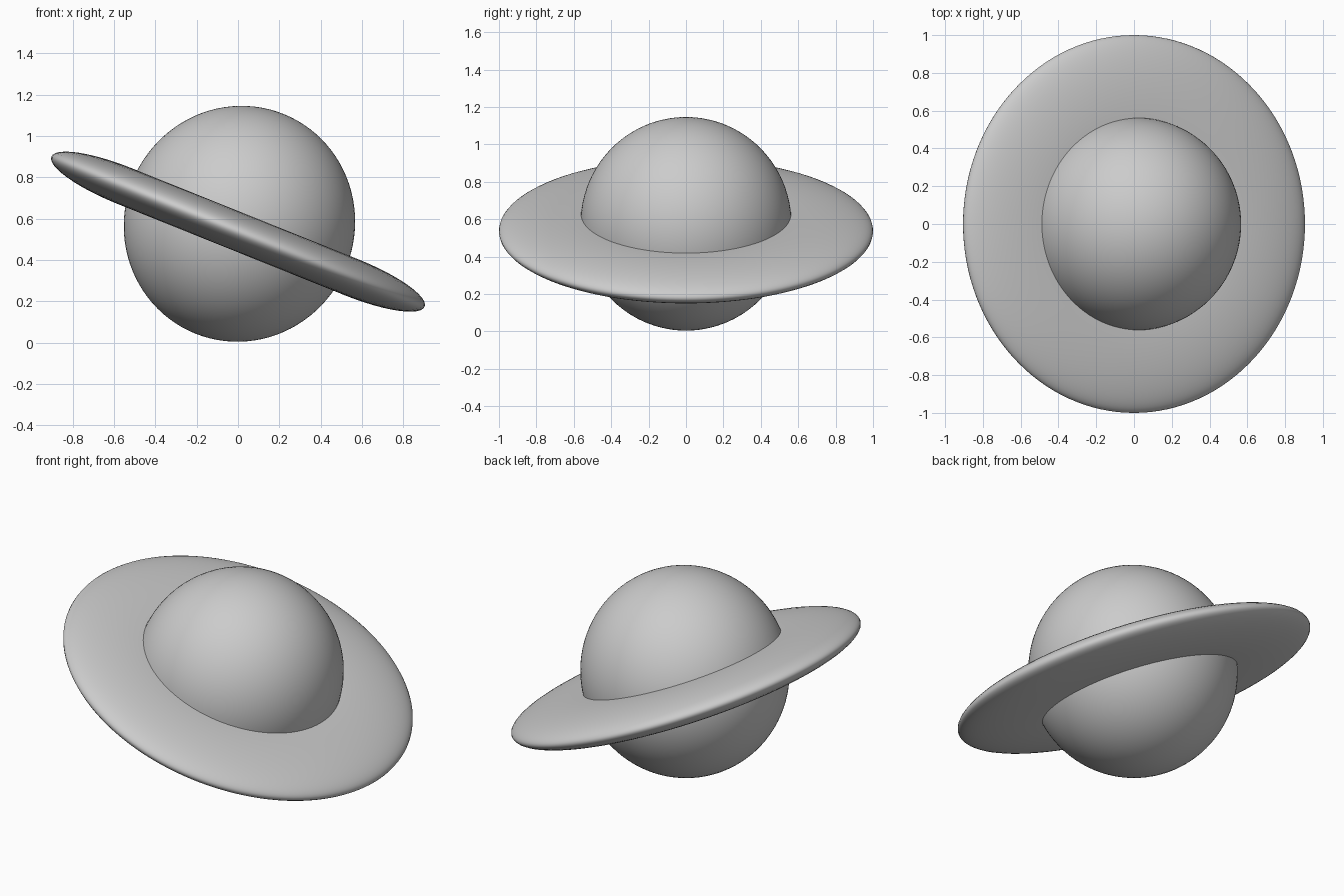
import bpy
import math

if "Cube" in bpy.data.objects:
    bpy.data.objects.remove(bpy.data.objects["Cube"])

TILT = math.radians(21.9)

# Planet: a very slightly stretched ball
bpy.ops.mesh.primitive_uv_sphere_add(segments=96, ring_count=48, radius=1,
                                     location=(0.007, 0, 0.575),
                                     rotation=(0, TILT, 0))
planet = bpy.context.object
planet.name = "planet"
planet.scale = (0.558, 0.564, 0.573)
bpy.ops.object.shade_smooth()

# Ring: flattened torus, tilted down towards +x
R, A, B = 0.61, 0.39, 0.093   # centre radius, half width, half thickness
bpy.ops.mesh.primitive_torus_add(major_segments=128, minor_segments=48,
                                 major_radius=R, minor_radius=A,
                                 location=(0, 0, 0.537),
                                 rotation=(0, TILT, 0))
ring = bpy.context.object
ring.name = "ring"
ring.scale = (0.974, 1.0, B / A)
bpy.ops.object.shade_smooth()
